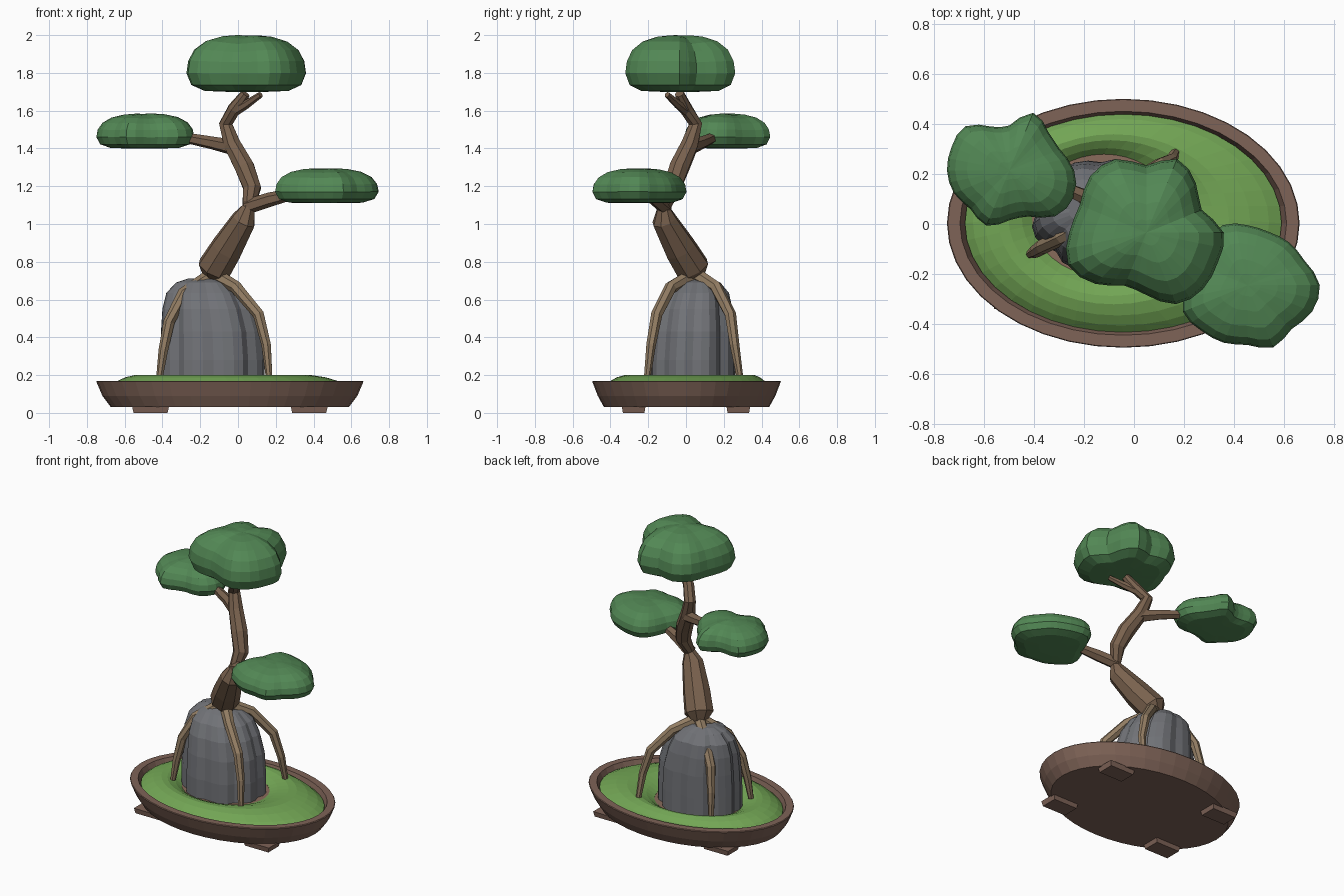
import bpy, bmesh, math, random
from mathutils import Vector

random.seed(4)


def material(name, rgb):
    m = bpy.data.materials.new(name)
    m.diffuse_color = (*rgb, 1)
    return m


CLAY = material("clay", (0.21, 0.125, 0.095))
SOIL = material("soil", (0.25, 0.145, 0.105))
MOSS = material("moss", (0.17, 0.38, 0.09))
STONE = material("stone", (0.165, 0.17, 0.185))
BARK = material("bark", (0.19, 0.12, 0.075))
ROOT = material("root_bark", (0.29, 0.205, 0.125))
LEAF = material("leaf", (0.085, 0.245, 0.09))


def loft(name, rings, mat, closed=False):
    """Skin a list of equal-length point rings; cap the ends or join them."""
    bm = bmesh.new()
    rows = [[bm.verts.new(p) for p in ring] for ring in rings]
    n = len(rows[0])
    pairs = list(zip(rows, rows[1:]))
    if closed:
        pairs.append((rows[-1], rows[0]))
    for a, b in pairs:
        for i in range(n):
            j = (i + 1) % n
            bm.faces.new((a[i], a[j], b[j], b[i]))
    if not closed:
        for row in (rows[0], rows[-1]):
            c = bm.verts.new(sum((v.co for v in row), Vector()) / n)
            for i in range(n):
                bm.faces.new((row[i], row[(i + 1) % n], c))
    bmesh.ops.recalc_face_normals(bm, faces=bm.faces)
    me = bpy.data.meshes.new(name)
    bm.to_mesh(me)
    bm.free()
    me.materials.append(mat)
    ob = bpy.data.objects.new(name, me)
    bpy.context.collection.objects.link(ob)
    return ob


def ellipse(cx, cy, rx, ry, z, n=40):
    return [Vector((cx + rx * math.cos(t), cy + ry * math.sin(t), z))
            for t in (2 * math.pi * i / n for i in range(n))]


def tube(name, path, mat, sides=7):
    """Tapered limb through (x, y, z, radius) points."""
    pts = [Vector(p[:3]) for p in path]
    rings = []
    for i, p in enumerate(pts):
        d = (pts[min(i + 1, len(pts) - 1)] - pts[max(i - 1, 0)]).normalized()
        u = d.cross(Vector((0.35, 0.9, 0.1))).normalized()
        v = d.cross(u)
        r = path[i][3]
        rings.append([p + r * (u * math.cos(t) + v * math.sin(t))
                      for t in (2 * math.pi * k / sides for k in range(sides))])
    return loft(name, rings, mat)


# Oval tray with a flat rim and sunken inside
TX = -0.043
loft("tray", [ellipse(TX, 0.003, *p) for p in (
    (0.63, 0.437, 0.03), (0.675, 0.47, 0.09), (0.707, 0.499, 0.165),
    (0.703, 0.496, 0.17), (0.655, 0.449, 0.17), (0.635, 0.43, 0.12))], CLAY)

# Four tapered feet
for sx in (-1, 1):
    for sy in (-1, 1):
        c = Vector((TX + sx * 0.42, sy * 0.277, 0))
        loft("tray_foot", [[c + Vector((a * w, b * d, z)) for a, b in
                            ((-1, -1), (1, -1), (1, 1), (-1, 1))]
                           for w, d, z in ((0.09, 0.057, 0), (0.098, 0.063, 0.035))], CLAY)

# Soil disc, and the moss mound ringing the stone
loft("soil", [ellipse(-0.1, 0.03, 0.33, 0.27, z) for z in (0.115, 0.15)], SOIL)
outer = ellipse(TX, 0.003, 0.635, 0.437, 0)
inner = ellipse(-0.12, 0.035, 0.29, 0.245, 0)
loft("moss", [[o.lerp(i, t) + Vector((0, 0, z)) for o, i in zip(outer, inner)]
              for t, z in ((0, 0.118), (0, 0.14), (0.12, 0.165), (0.3, 0.188), (0.5, 0.201),
                           (0.65, 0.198), (0.85, 0.178), (1, 0.152), (1, 0.118))], MOSS, True)

# Ribbed standing stone
N = 32
rib = [1 + random.uniform(-0.025, 0.025) + (-0.055, 0.02, 0.03, 0.02)[i % 4] for i in range(N)]
rows = []
for cx, cy, rx, ry, z in ((-0.13, 0.035, 0.275, 0.222, 0.13), (-0.13, 0.035, 0.275, 0.222, 0.28),
                          (-0.135, 0.04, 0.267, 0.215, 0.43), (-0.15, 0.045, 0.245, 0.198, 0.55),
                          (-0.165, 0.055, 0.21, 0.17, 0.635), (-0.175, 0.06, 0.15, 0.12, 0.69),
                          (-0.18, 0.06, 0.08, 0.065, 0.712)):
    c = Vector((cx, cy, z))
    rows.append([c + (p - c) * rib[i] for i, p in enumerate(ellipse(cx, cy, rx, ry, z, N))])
loft("stone", rows, STONE)

# Roots straddling the stone
ROOTS = {
    "root_back_right": ((-0.01, 0.16, 0.665), (0.105, 0.235, 0.52), (0.15, 0.257, 0.36), (0.165, 0.285, 0.19)),
    "root_front_right": ((-0.01, -0.08, 0.665), (0.11, -0.155, 0.52), (0.15, -0.185, 0.36), (0.165, -0.205, 0.19)),
    "root_front_left": ((-0.29, -0.05, 0.63), (-0.365, -0.09, 0.48), (-0.395, -0.11, 0.33), (-0.415, -0.12, 0.19)),
    "root_back_left": ((-0.25, 0.145, 0.65), (-0.33, 0.2, 0.51), (-0.355, 0.23, 0.35), (-0.365, 0.245, 0.19)),
}
for name, pts in ROOTS.items():
    path = [(-0.13, 0.045, 0.735, 0.04)]
    path += [(*p, r) for p, r in zip(pts, (0.034, 0.031, 0.026, 0.018))]
    tube(name, path, ROOT, 7)

# Twisting trunk, forked tip and side branches
tube("trunk", [(-0.135, 0.05, 0.715, 0.05), (-0.125, 0.035, 0.765, 0.094), (-0.06, -0.03, 0.87, 0.088),
               (0.03, -0.115, 1.02, 0.068), (0.055, -0.115, 1.09, 0.035), (0.075, -0.075, 1.19, 0.05),
               (0.035, -0.035, 1.3, 0.055), (-0.03, 0.02, 1.42, 0.048), (-0.065, 0.05, 1.53, 0.038),
               (-0.02, 0.0, 1.61, 0.036), (0.04, -0.035, 1.69, 0.026)], BARK, 8)
tube("fork_twig", [(-0.03, 0.01, 1.59, 0.028), (0.04, -0.04, 1.63, 0.023), (0.12, -0.1, 1.685, 0.016)], BARK, 6)
tube("right_branch", [(0.045, -0.11, 1.09, 0.04), (0.17, -0.16, 1.13, 0.038),
                      (0.3, -0.2, 1.16, 0.028), (0.42, -0.24, 1.175, 0.02)], BARK, 6)
tube("left_branch", [(-0.025, 0.02, 1.405, 0.042), (-0.14, 0.085, 1.43, 0.034),
                     (-0.27, 0.14, 1.455, 0.028), (-0.42, 0.2, 1.465, 0.02)], BARK, 6)

# Foliage pads: lobed outline in hundredths, every 22.5 degrees
PADS = {
    "crown_foliage": ((0.05, -0.035, 1.70, 2.0),
                      (31, 24, 28, 32, 27, 32, 32, 29, 31, 34, 29, 23, 25, 31, 32, 31)),
    "left_foliage": ((-0.5, 0.215, 1.40, 1.585),
                     (26, 22, 22, 25, 18, 19, 25, 25, 25, 24, 22, 24, 20, 20, 26, 28)),
    "right_foliage": ((0.455, -0.245, 1.11, 1.295),
                      (29, 25, 24, 23, 24, 26, 23, 21, 24, 28, 26, 25, 24, 27, 25, 28)),
}
PROFILE = ((0.35, 0.0), (0.7, 0.015), (0.92, 0.12), (1.0, 0.33), (0.97, 0.55),
           (0.87, 0.75), (0.68, 0.9), (0.42, 0.98), (0.18, 1.0))
for name, ((cx, cy, z0, z1), radii) in PADS.items():
    # round the lobes by adding a spline midpoint between neighbours
    fine = []
    for k, r in enumerate(radii):
        a, b, c = radii[k - 1], radii[(k + 1) % 16], radii[(k + 2) % 16]
        fine += [r, (9 * (r + b) - a - c) / 16]
    top = max(fine)
    rings = []
    for s, h in PROFILE:
        ring = []
        for k, r in enumerate(fine):
            t = k * math.pi / 16
            dip = 1 - 0.3 * s * (1 - r / top) * h
            ring.append(Vector((cx + s * r / 100 * math.cos(t), cy + s * r / 100 * math.sin(t),
                                z0 + (z1 - z0) * h * dip)))
        rings.append(ring)
    loft(name, rings, LEAF)
